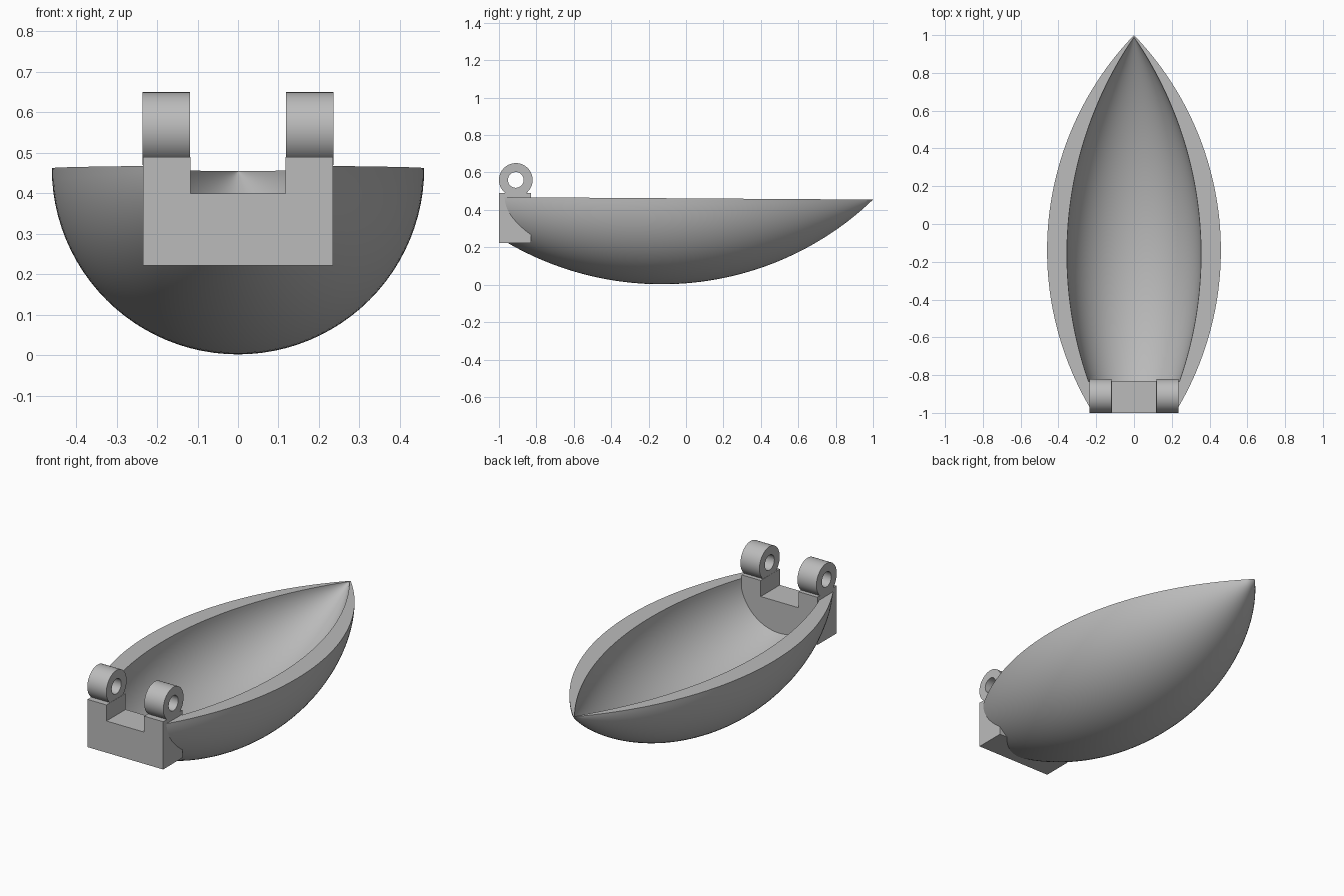
import bpy, bmesh, math
from mathutils import Vector

if "Cube" in bpy.data.objects:
    bpy.data.objects.remove(bpy.data.objects["Cube"])

grey = bpy.data.materials.new("light grey")
grey.use_nodes = True
COLOUR = (0.5, 0.5, 0.5, 1)
grey.diffuse_color = COLOUR
grey.node_tree.nodes["Principled BSDF"].inputs["Base Color"].default_value = COLOUR


def finish(name, bm):
    bmesh.ops.recalc_face_normals(bm, faces=bm.faces)
    mesh = bpy.data.meshes.new(name)
    bm.to_mesh(mesh)
    bm.free()
    mesh.materials.append(grey)
    ob = bpy.data.objects.new(name, mesh)
    bpy.context.collection.objects.link(ob)
    return ob


def smooth(ob):
    bpy.ops.object.select_all(action="DESELECT")
    ob.select_set(True)
    bpy.context.view_layer.objects.active = ob
    bpy.ops.object.shade_smooth_by_angle(angle=math.radians(30))


def spindle(name, width, middle, start, tip, half=False, rings=56, sides=96):
    """Circular arc revolved about the long axis, cut flat at the start."""
    radius = ((tip - middle) ** 2 + width ** 2) / (2 * width)
    bm = bmesh.new()
    loops = []
    for i in range(rings):
        y = start + (tip - start) * i / rings
        r = math.sqrt(radius ** 2 - (y - middle) ** 2) - radius + width
        loops.append([bm.verts.new((r * math.cos(a), y, r * math.sin(a)))
                      for a in (math.tau * k / sides for k in range(sides))])
    end = bm.verts.new((0, tip, 0))
    bm.faces.new(loops[0])
    for k in range(sides):
        n = (k + 1) % sides
        for a, b in zip(loops, loops[1:]):
            bm.faces.new((a[k], a[n], b[n], b[k]))
        bm.faces.new((loops[-1][k], loops[-1][n], end))
    if half:
        bmesh.ops.bisect_plane(bm, geom=bm.verts[:] + bm.edges[:] + bm.faces[:],
                               dist=1e-5, plane_co=(0, 0, 0), plane_no=(0, 0, 1),
                               clear_outer=True)
        bmesh.ops.holes_fill(bm, edges=[e for e in bm.edges if e.is_boundary], sides=0)
    # The rim drops slightly towards the tip
    for v in bm.verts:
        v.co.z += 0.4615 - 0.0065 * v.co.y
    return finish(name, bm)


def extrude(name, points, offset):
    bm = bmesh.new()
    face = bm.faces.new([bm.verts.new(p) for p in points])
    geom = bmesh.ops.extrude_face_region(bm, geom=[face])["geom"]
    bmesh.ops.translate(bm, vec=Vector(offset),
                        verts=[g for g in geom if isinstance(g, bmesh.types.BMVert)])
    return finish(name, bm)


def cut(ob, cutter):
    mod = ob.modifiers.new("cut", "BOOLEAN")
    mod.operation, mod.solver, mod.object = "DIFFERENCE", "EXACT", cutter
    bpy.context.view_layer.objects.active = ob
    bpy.ops.object.modifier_apply(modifier=mod.name)
    bpy.data.objects.remove(cutter)


# Hollow half-spindle scoop
scoop = spindle("scoop", 0.46, -0.14, -0.995, 1.0, half=True)
cut(scoop, spindle("cavity_cutter", 0.355, -0.16, -0.835, 0.99))
notch = [(-0.12, -1.1, 0.395), (0.12, -1.1, 0.395), (0.12, -1.1, 0.6), (-0.12, -1.1, 0.6)]
cut(scoop, extrude("notch_cutter", notch, (0, 0.3, 0)))
smooth(scoop)

# Hinge block with a central notch
OUT, IN, LOW, MID, TOP = 0.235, 0.117, 0.222, 0.4, 0.49
side = [(OUT, LOW), (OUT, TOP), (IN, TOP), (IN, MID)]
outline = side + [(-x, z) for x, z in reversed(side)]
extrude("hinge_block", [(x, -1, z) for x, z in outline], (0, 0.17, 0))


# Pierced hinge knuckles
def knuckle(name, x0, x1, y=-0.91, z=0.56, outer=0.09, inner=0.042, sides=64):
    bm = bmesh.new()
    loops = [[bm.verts.new((x, y + r * math.cos(a), z + r * math.sin(a)))
              for a in (math.tau * k / sides for k in range(sides))]
             for x, r in ((x0, outer), (x1, outer), (x1, inner), (x0, inner))]
    for a, b in zip(loops, loops[1:] + loops[:1]):
        for k in range(sides):
            n = (k + 1) % sides
            bm.faces.new((a[k], a[n], b[n], b[k]))
    smooth(finish(name, bm))


knuckle("left_knuckle", IN + 0.001, OUT + 0.001)
knuckle("right_knuckle", -OUT - 0.001, -IN - 0.001)
